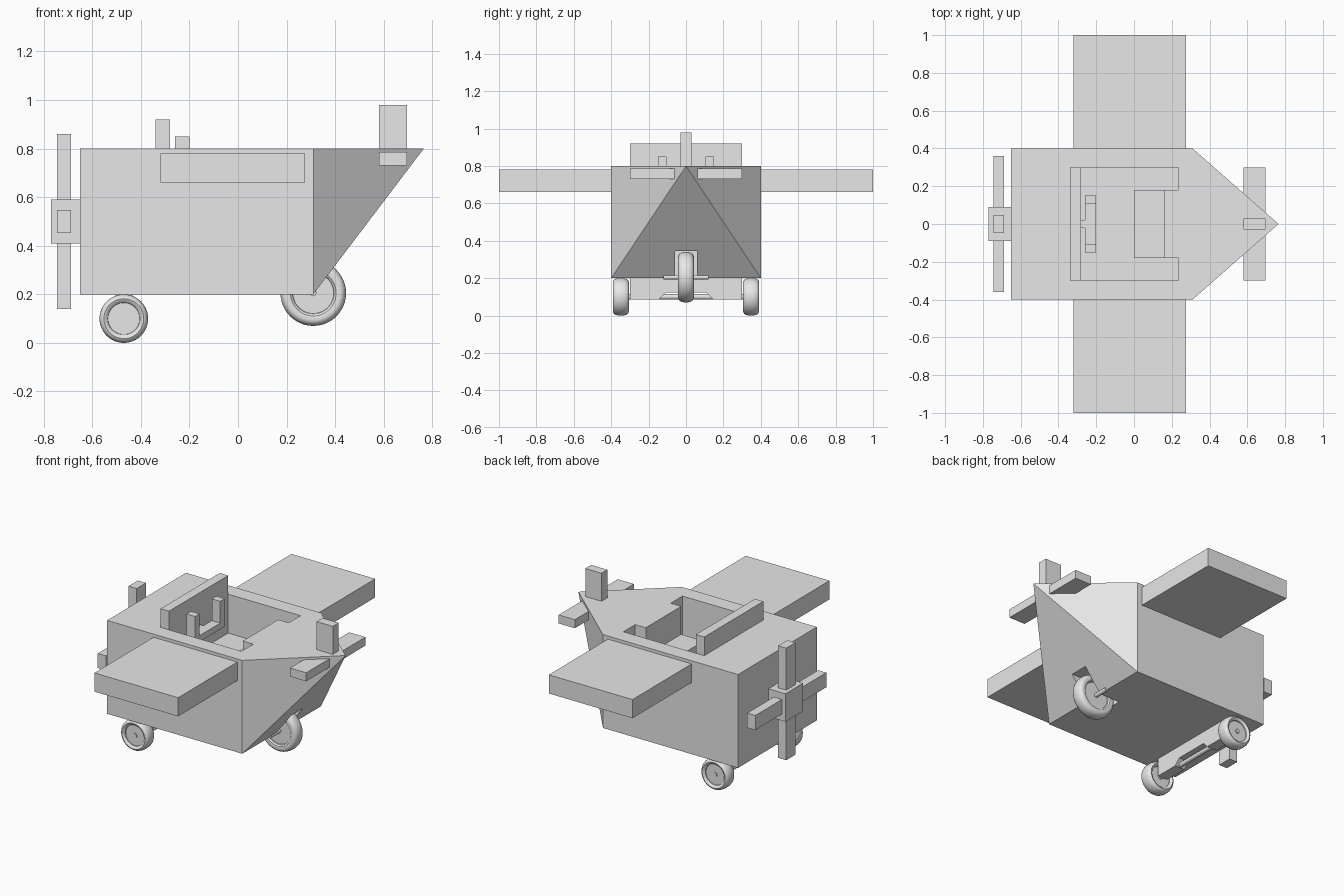
import bpy, bmesh, math

if "Cube" in bpy.data.objects:
    bpy.data.objects.remove(bpy.data.objects["Cube"])

grey = bpy.data.materials.new("light grey")
grey.diffuse_color = (0.8, 0.8, 0.8, 1)
grey.use_nodes = True
grey.node_tree.nodes["Principled BSDF"].inputs["Base Color"].default_value = grey.diffuse_color


def make(name, bm):
    bmesh.ops.recalc_face_normals(bm, faces=bm.faces)
    me = bpy.data.meshes.new(name)
    bm.to_mesh(me)
    bm.free()
    me.materials.append(grey)
    ob = bpy.data.objects.new(name, me)
    bpy.context.collection.objects.link(ob)
    return ob


def box(name, x0, x1, y0, y1, z0, z1):
    bm = bmesh.new()
    bmesh.ops.create_cube(bm, size=1)
    for v in bm.verts:
        v.co = (x1 if v.co.x > 0 else x0, y1 if v.co.y > 0 else y0, z1 if v.co.z > 0 else z0)
    return make(name, bm)


def cut(target, cutter):
    cutter.hide_render = True
    cutter.hide_set(True)
    m = target.modifiers.new("cut", 'BOOLEAN')
    m.operation = 'DIFFERENCE'
    m.solver = 'EXACT'
    m.object = cutter
    bpy.context.view_layer.update()
    me = bpy.data.meshes.new_from_object(target.evaluated_get(bpy.context.evaluated_depsgraph_get()))
    target.modifiers.clear()
    target.data = me
    bpy.data.objects.remove(cutter)


def smooth(ob):
    bpy.ops.object.select_all(action='DESELECT')
    ob.select_set(True)
    bpy.context.view_layer.objects.active = ob
    bpy.ops.object.shade_smooth_by_angle(angle=math.radians(35))


def lathe(name, profile, centre, n=48):
    # revolve (radius, y) points about the y axis
    bm = bmesh.new()
    rings = []
    for r, y in profile:
        rings.append([bm.verts.new((centre[0] + r * math.cos(2 * math.pi * i / n), centre[1] + y,
                                    centre[2] + r * math.sin(2 * math.pi * i / n))) for i in range(n)])
    for a, b in zip(rings, rings[1:]):
        for i in range(n):
            j = (i + 1) % n
            bm.faces.new((a[i], a[j], b[j], b[i]))
    bm.faces.new(rings[0])
    bm.faces.new(rings[-1])
    ob = make(name, bm)
    smooth(ob)
    return ob


def wheel(name, centre, radius, rim):
    half = [(rim * 0.93, 0.026), (rim * 0.95, 0.032), (rim, 0.034), (rim + 0.004, 0.039),
            (radius * 0.82, 0.042), (radius * 0.9, 0.038), (radius * 0.96, 0.029),
            (radius * 0.99, 0.016), (radius, 0.005)]
    lathe(name, half + [(r, -y) for r, y in reversed(half)], centre)


# fuselage: box with a tail tapering to a point at deck height
bm = bmesh.new()
sec = [(-0.4, 0.2), (0.4, 0.2), (0.4, 0.8), (-0.4, 0.8)]
f = [bm.verts.new((-0.65, y, z)) for y, z in sec]
b = [bm.verts.new((0.31, y, z)) for y, z in sec]
tip = bm.verts.new((0.765, 0, 0.8))
bm.faces.new(f)
for i in range(4):
    j = (i + 1) % 4
    bm.faces.new((f[i], f[j], b[j], b[i]))
    bm.faces.new((b[i], b[j], tip))
body = make("fuselage", bm)
cut(body, box("cockpit_cutter", -0.34, 0.235, -0.3, 0.3, 0.55, 0.95))
cut(body, box("wheel_slot_cutter", 0.165, 0.5, -0.06, 0.06, 0.1, 0.345))

# cockpit: dashboard, seat and steering yoke
box("dashboard", -0.34, -0.28, -0.3, 0.3, 0.55, 0.92)
box("seat", 0.0, 0.16, -0.18, 0.18, 0.55, 0.62)
box("seat_back", 0.16, 0.235, -0.18, 0.18, 0.55, 0.8)
box("yoke_bar", -0.26, -0.2, -0.15, 0.15, 0.67, 0.71)
box("yoke_stem", -0.28, -0.26, -0.02, 0.02, 0.67, 0.71)

# mirrored parts: yoke grips, wings, front wheels
for side, s in (("left", -1), ("right", 1)):
    def pair(y0, y1):
        return sorted((s * y0, s * y1))
    box("yoke_grip_" + side, -0.26, -0.2, *pair(0.105, 0.15), 0.71, 0.85)
    box("wing_" + side, -0.32, 0.275, *pair(0.4, 1.0), 0.66, 0.78)
    wheel("front_wheel_" + side, (-0.47, s * 0.348, 0.1), 0.1, 0.07)

# tail surfaces
box("tail_fin", 0.58, 0.695, -0.03, 0.03, 0.78, 0.98)
box("tailplane", 0.58, 0.695, -0.3, 0.3, 0.73, 0.785)

# propeller
box("propeller_hub", -0.77, -0.65, -0.09, 0.09, 0.41, 0.59)
box("propeller_blade_upright", -0.745, -0.687, -0.047, 0.047, 0.14, 0.86)
box("propeller_blade_level", -0.745, -0.687, -0.36, 0.36, 0.453, 0.547)

# front axle beam with a notch underneath
bm = bmesh.new()
prof = [(-0.3, 0.2), (-0.3, 0.085), (-0.145, 0.085), (-0.11, 0.122),
        (0.11, 0.122), (0.145, 0.085), (0.3, 0.085), (0.3, 0.2)]
face = bm.faces.new([bm.verts.new((-0.505, y, z)) for y, z in prof])
ext = bmesh.ops.extrude_face_region(bm, geom=[face])
for v in ext["geom"]:
    if isinstance(v, bmesh.types.BMVert):
        v.co.x += 0.07
make("front_axle_beam", bm)

# axles and rear wheel
lathe("front_axle", [(0.014, -0.38), (0.014, 0.38)], (-0.47, 0, 0.1), 24)
lathe("rear_axle", [(0.013, -0.12), (0.013, 0.12)], (0.31, 0, 0.205), 24)
wheel("rear_wheel", (0.31, 0, 0.205), 0.135, 0.09)
